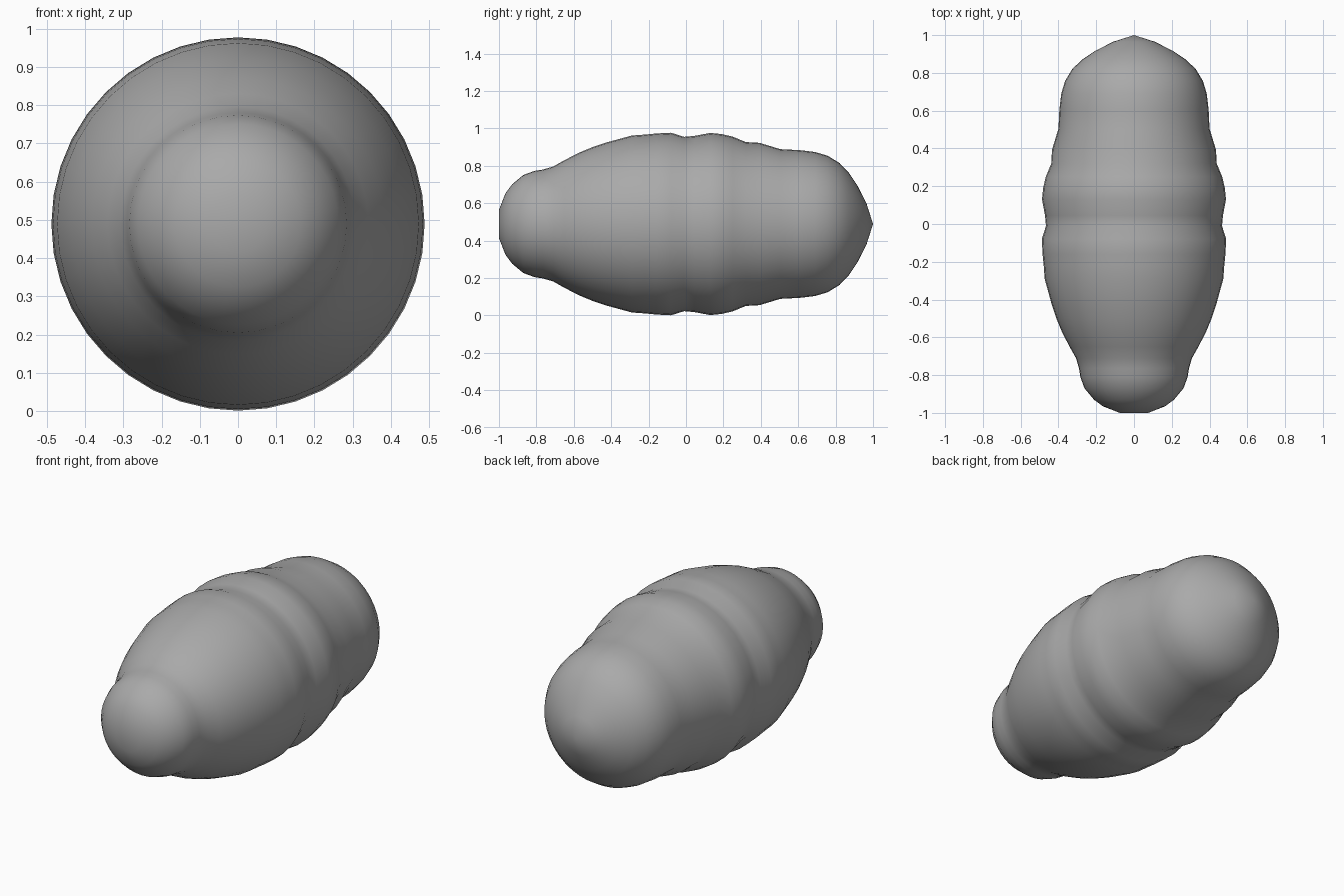
import bpy
import bmesh
from math import pi
from mathutils import Vector

cube = bpy.data.objects.get("Cube")
if cube:
    bpy.data.objects.remove(cube)

SIDES = 40
AXIS_HEIGHT = 0.489

# Outline from front to back: (y along the body, radius)
PROFILE = [
    (-1.0, 0), (-1.0, 0.075), (-0.965, 0.165), (-0.93, 0.212), (-0.87, 0.262),
    (-0.81, 0.284), (-0.765, 0.291), (-0.71, 0.307), (-0.65, 0.341),
    (-0.57, 0.382), (-0.5, 0.411), (-0.425, 0.436), (-0.29, 0.473),
    (-0.22, 0.478), (-0.16, 0.484), (-0.08, 0.488), (-0.01, 0.466),
    (0.045, 0.471), (0.13, 0.487), (0.19, 0.481), (0.25, 0.467), (0.32, 0.438),
    (0.393, 0.434), (0.505, 0.4), (0.607, 0.395), (0.69, 0.385),
    (0.757, 0.365), (0.82, 0.327), (0.87, 0.275), (0.917, 0.205),
    (0.965, 0.11), (1.0, 0),
]

# Matte grey skin
grey = bpy.data.materials.new("grey")
grey.use_nodes = True
colour = (0.4, 0.4, 0.4, 1)
grey.diffuse_color = colour
grey.node_tree.nodes["Principled BSDF"].inputs["Base Color"].default_value = colour

# Ringed body: the outline spun around the long axis
bm = bmesh.new()
verts = [bm.verts.new((0, y, r)) for y, r in PROFILE]
edges = [bm.edges.new(pair) for pair in zip(verts, verts[1:])]
bmesh.ops.spin(bm, geom=verts + edges, cent=Vector(), axis=Vector((0, 1, 0)),
               angle=2 * pi, steps=SIDES, use_merge=True)
bmesh.ops.remove_doubles(bm, verts=bm.verts, dist=0.0005)
bmesh.ops.recalc_face_normals(bm, faces=bm.faces)
for face in bm.faces:
    face.smooth = True

mesh = bpy.data.meshes.new("body")
bm.to_mesh(mesh)
bm.free()
mesh.materials.append(grey)
body = bpy.data.objects.new("body", mesh)
body.location.z = AXIS_HEIGHT
bpy.context.collection.objects.link(body)
